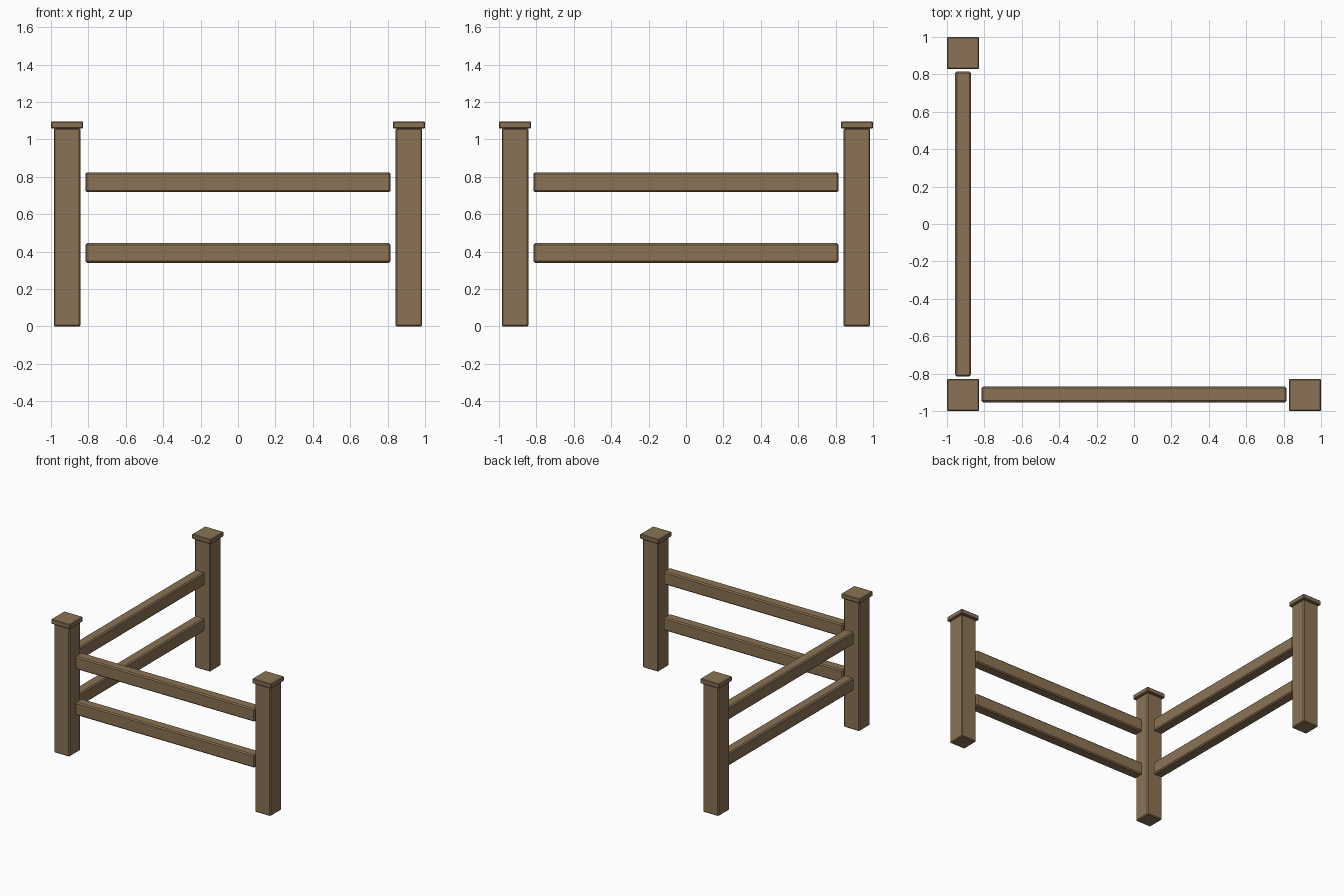
import bpy
import bmesh

if "Cube" in bpy.data.objects:
    bpy.data.objects.remove(bpy.data.objects["Cube"])

# Single weathered wood colour
wood = bpy.data.materials.new("weathered_wood")
wood.diffuse_color = (0.258, 0.171, 0.091, 1.0)
wood.use_nodes = True
wood.node_tree.nodes["Principled BSDF"].inputs["Base Color"].default_value = wood.diffuse_color


def beam(name, centre, size, bevel):
    """Box with small chamfered edges, flat shaded."""
    bm = bmesh.new()
    bmesh.ops.create_cube(bm, size=1.0)
    bmesh.ops.scale(bm, vec=size, verts=bm.verts)
    bmesh.ops.bevel(bm, geom=bm.edges[:], offset=bevel, segments=1,
                    affect='EDGES', profile=0.5)
    mesh = bpy.data.meshes.new(name)
    bm.to_mesh(mesh)
    bm.free()
    mesh.materials.append(wood)
    obj = bpy.data.objects.new(name, mesh)
    obj.location = centre
    bpy.context.collection.objects.link(obj)
    return obj


P = 0.914  # post centre distance from the middle

# Three posts with flat caps, in an L shape
for label, x, y in (("corner", -P, -P), ("right", P, -P), ("back", -P, P)):
    beam(label + "_post", (x, y, 0.53), (0.142, 0.142, 1.06), 0.007)
    beam(label + "_post_cap", (x, y, 1.078), (0.172, 0.172, 0.038), 0.005)

# Two rails along each side, stopping just short of the posts
for label, z in (("lower", 0.393), ("upper", 0.771)):
    beam(label + "_front_rail", (0, -P + 0.003, z), (1.632, 0.085, 0.106), 0.009)
    beam(label + "_side_rail", (-P, 0, z), (0.085, 1.632, 0.106), 0.009)
